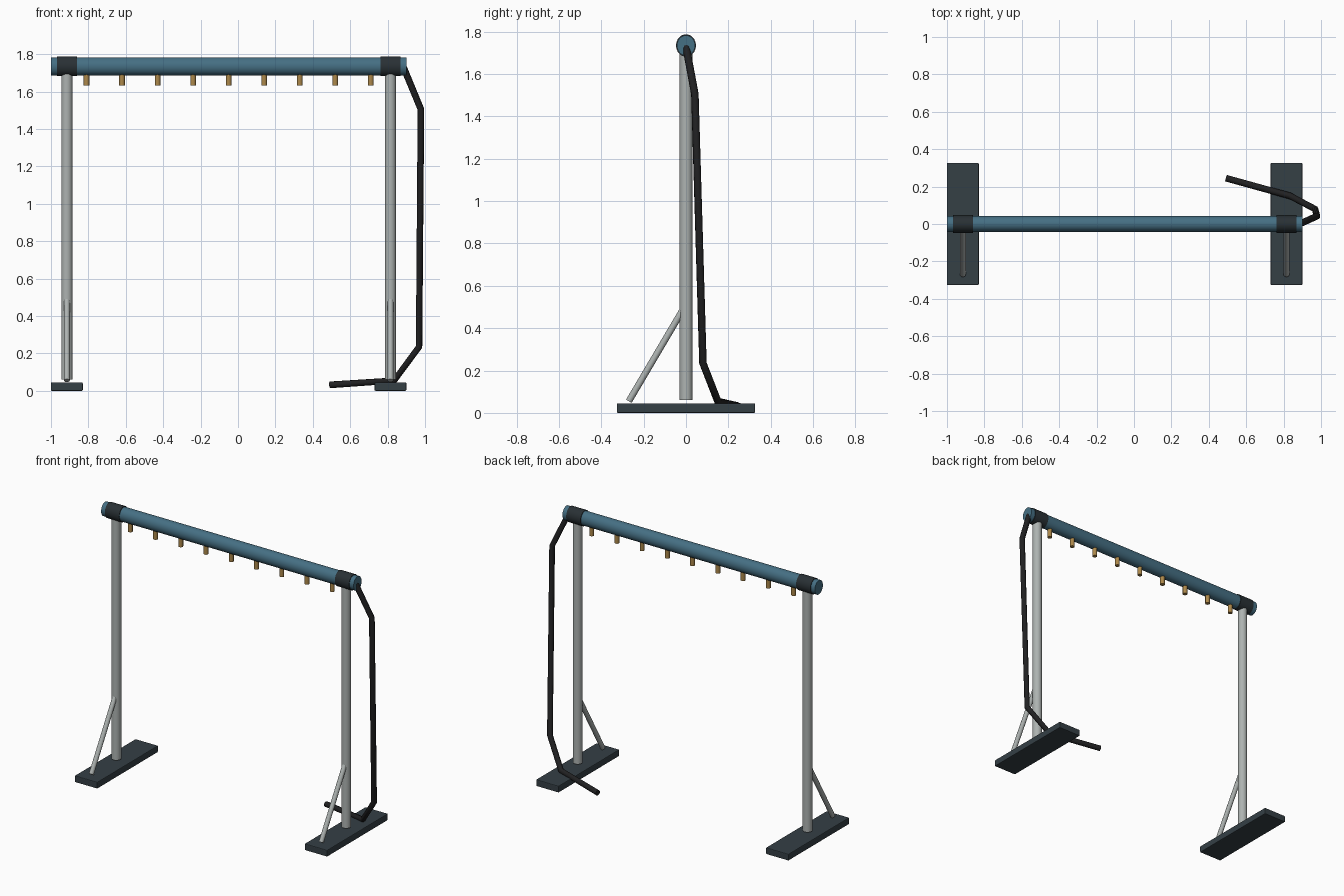
import bpy
from mathutils import Vector
from math import radians

if "Cube" in bpy.data.objects:
    bpy.data.objects.remove(bpy.data.objects["Cube"])


def material(name, rgb):
    m = bpy.data.materials.new(name)
    m.diffuse_color = (*rgb, 1)
    m.use_nodes = True
    m.node_tree.nodes["Principled BSDF"].inputs["Base Color"].default_value = m.diffuse_color
    return m


BLUE = material("blue_paint", (0.06, 0.16, 0.23))
DARK = material("dark_slate", (0.035, 0.05, 0.06))
BLACK = material("black_plastic", (0.022, 0.03, 0.035))
RUBBER = material("rubber", (0.015, 0.015, 0.016))
BRASS = material("brass", (0.42, 0.25, 0.07))
STEEL = material("steel", (0.42, 0.45, 0.44))


def rod(name, a, b, r, mat, sides=32, stretch=1.0):
    """Cylinder from a to b; stretch squashes the local second axis."""
    a, b = Vector(a), Vector(b)
    d = b - a
    bpy.ops.mesh.primitive_cylinder_add(vertices=sides, radius=r, depth=d.length,
                                        location=(a + b) / 2)
    o = bpy.context.object
    o.name = name
    o.rotation_euler = d.to_track_quat('Z', 'Y').to_euler()
    o.scale.x = stretch
    o.data.materials.append(mat)
    bpy.ops.object.shade_smooth_by_angle(angle=radians(40))
    return o


def along_x(name, x0, x1, ry, rz, mat):
    """Slightly oval horizontal tube along x."""
    bpy.ops.mesh.primitive_cylinder_add(vertices=32, radius=1, depth=x1 - x0,
                                        location=((x0 + x1) / 2, 0, 1.735),
                                        rotation=(0, radians(90), 0))
    o = bpy.context.object
    o.name = name
    o.scale = (rz, ry, 1)
    o.data.materials.append(mat)
    bpy.ops.object.shade_smooth_by_angle(angle=radians(40))


# Overhead pipe
along_x("spray_pipe", -1.0, 0.9, 0.043, 0.048, BLUE)

# Two stands: foot, post, brace, collar
for side, x in (("left", -0.915), ("right", 0.815)):
    bpy.ops.mesh.primitive_cube_add(size=1, location=(x, 0, 0.0225))
    foot = bpy.context.object
    foot.name = side + "_foot"
    foot.scale = (0.17, 0.654, 0.045)
    bpy.ops.object.transform_apply(location=False, rotation=False, scale=True)
    foot.data.materials.append(DARK)
    bev = foot.modifiers.new("bevel", 'BEVEL')
    bev.width = 0.005
    bev.segments = 2
    rod(side + "_post", (x, 0, 0.06), (x, 0, 1.71), 0.03, STEEL)
    rod(side + "_brace", (x, -0.27, 0.055), (x, -0.012, 0.492), 0.0155, STEEL, 20)
    along_x(side + "_collar", x - 0.054, x + 0.054, 0.047, 0.053, BLACK)

# Row of nozzles under the pipe
for i in range(9):
    x = -0.81 + i * 0.19
    rod(f"nozzle_{i + 1}", (x, 0, 1.632), (x, 0, 1.70), 0.015, BRASS, 16)

# Supply hose
path = [(0.885, 0, 1.73), (0.978, 0.042, 1.505), (0.968, 0.08, 0.235),
        (0.835, 0.15, 0.055), (0.492, 0.245, 0.032)]
cu = bpy.data.curves.new("hose", 'CURVE')
cu.dimensions = '3D'
cu.bevel_depth = 0.018
cu.bevel_resolution = 3
cu.use_fill_caps = True
sp = cu.splines.new('POLY')
sp.points.add(len(path) - 1)
for p, co in zip(sp.points, path):
    p.co = (*co, 1)
cu.materials.append(RUBBER)
hose = bpy.data.objects.new("hose", cu)
bpy.context.collection.objects.link(hose)
